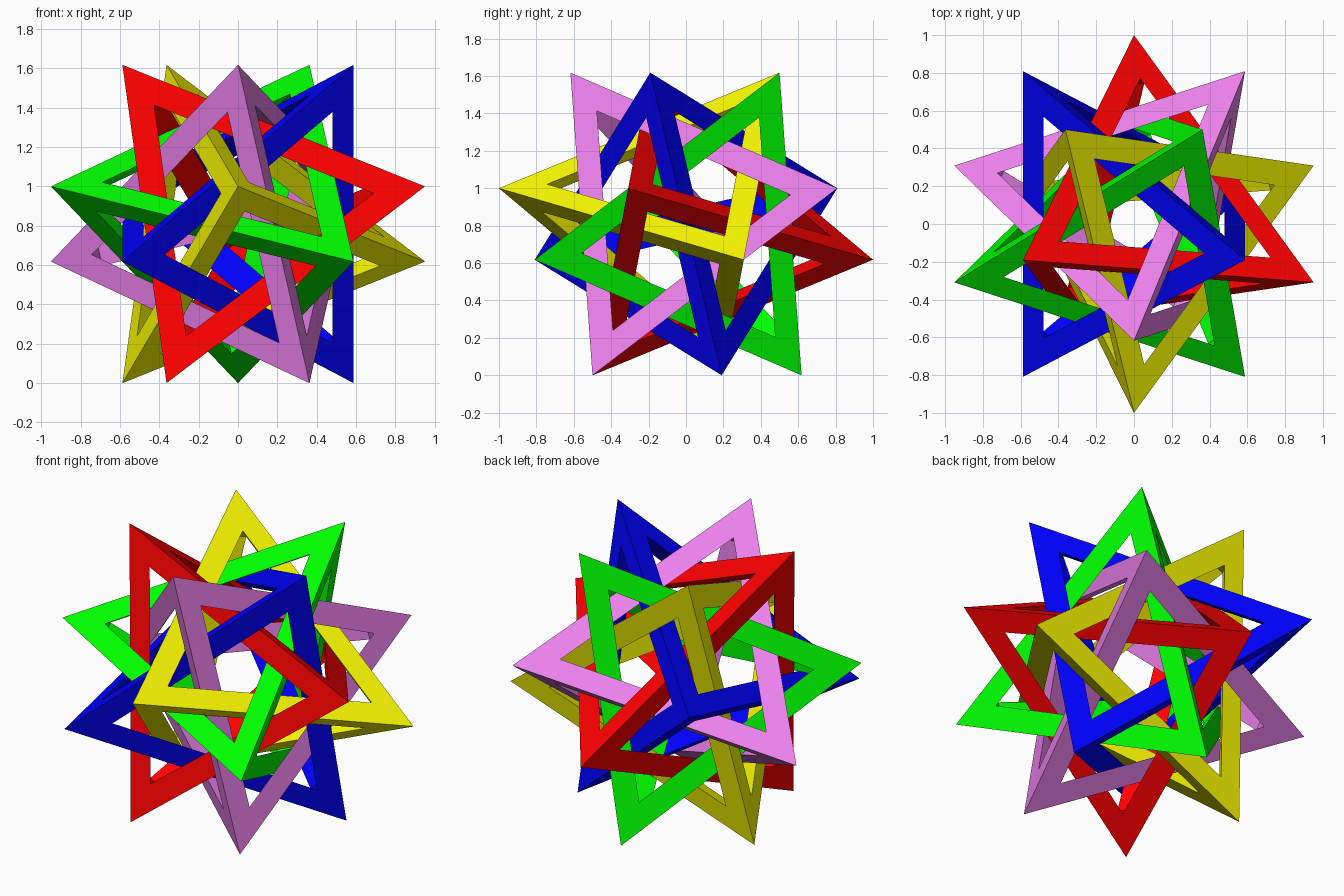
import bpy, bmesh
from math import radians, cos, sin, sqrt
from itertools import combinations
from mathutils import Vector

if "Cube" in bpy.data.objects:
    bpy.data.objects.remove(bpy.data.objects["Cube"])

PHI = (1 + sqrt(5)) / 2
HOLE = 0.725          # size of each triangular window relative to its face

# Corners of one tetrahedron on a dodecahedron: radius, angle, height
CORNERS = [(1 / PHI, -90, PHI), (1, 54, 1), (1, 162, 1 / PHI), (1 / PHI, -54, 0)]


def tetra_frame(name, turn, color):
    bm = bmesh.new()
    pts = [Vector((r * cos(radians(a + turn)), r * sin(radians(a + turn)), z))
           for r, a, z in CORNERS]
    outer = [bm.verts.new(p) for p in pts]
    hole = {}
    # Four outer faces, each with a triangular window
    for f in range(4):
        ids = [i for i in range(4) if i != f]
        mid = sum((pts[i] for i in ids), Vector()) / 3
        for i in ids:
            hole[f, i] = bm.verts.new(mid.lerp(pts[i], HOLE))
        for i, j in combinations(ids, 2):
            bm.faces.new((outer[i], outer[j], hole[f, j], hole[f, i]))
    # Flat inner side of each strut
    for i, j in combinations(range(4), 2):
        f, g = [k for k in range(4) if k not in (i, j)]
        bm.faces.new((hole[f, i], hole[f, j], hole[g, j], hole[g, i]))
    # Inner corner triangles
    for i in range(4):
        bm.faces.new([hole[f, i] for f in range(4) if f != i])
    bmesh.ops.recalc_face_normals(bm, faces=bm.faces[:])
    mesh = bpy.data.meshes.new(name)
    bm.to_mesh(mesh)
    bm.free()
    mat = bpy.data.materials.new(name + "_color")
    mat.diffuse_color = (*color, 1)
    mat.use_nodes = True
    mat.node_tree.nodes["Principled BSDF"].inputs["Base Color"].default_value = mat.diffuse_color
    mesh.materials.append(mat)
    bpy.context.collection.objects.link(bpy.data.objects.new(name, mesh))


# Five interlocked frames, each turned a fifth of a circle
COLORS = [("violet", (0.85, 0.22, 0.85)), ("blue", (0.0, 0.0, 1.0)),
          ("green", (0.0, 1.0, 0.0)), ("yellow", (1.0, 1.0, 0.0)),
          ("red", (1.0, 0.0, 0.0))]
for k, (label, color) in enumerate(COLORS):
    tetra_frame(label + "_tetrahedron_frame", 72 * k, color)
